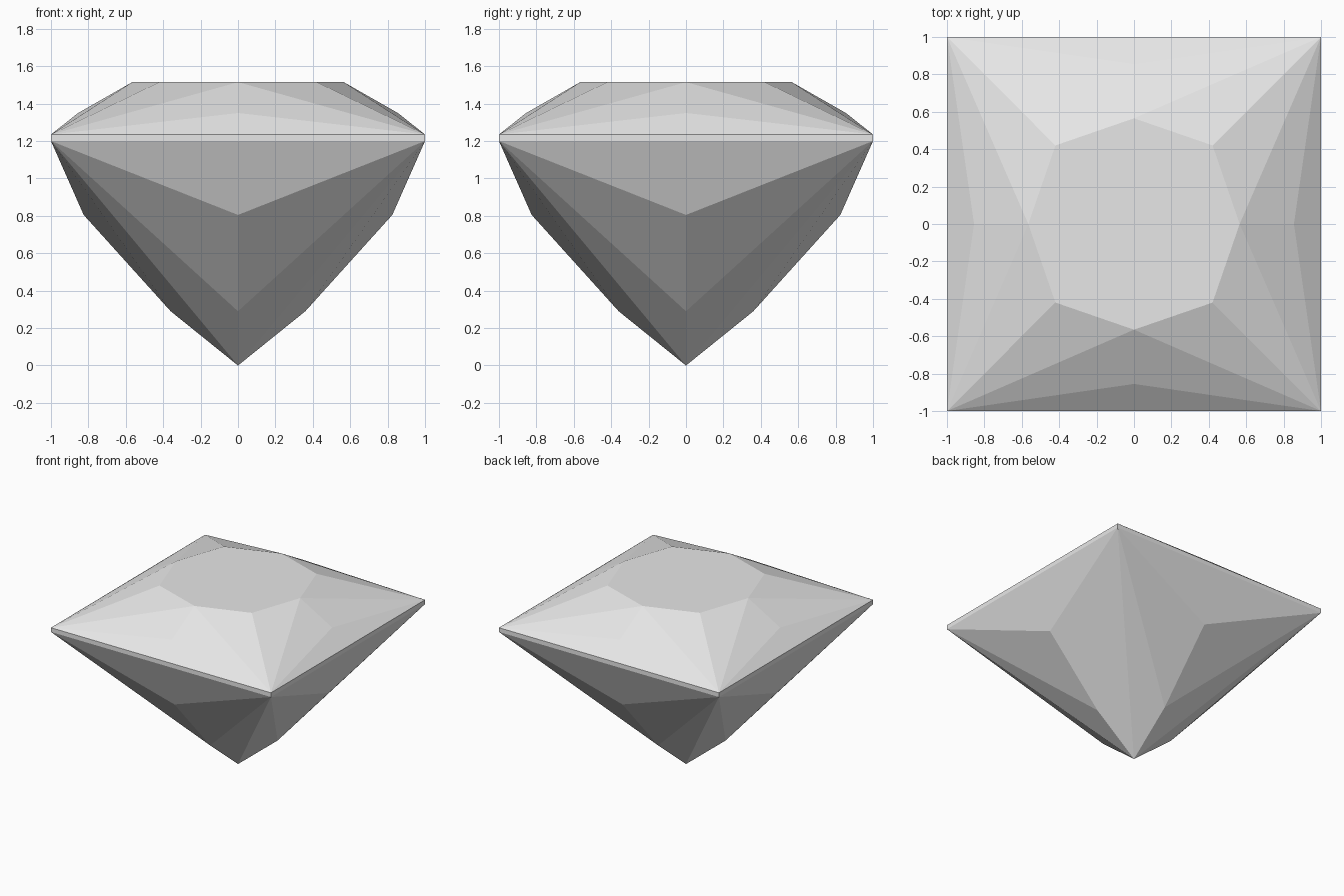
import bpy
import bmesh
from math import radians
from mathutils import Matrix, Vector

cube = bpy.data.objects.get("Cube")
if cube:
    bpy.data.objects.remove(cube, do_unlink=True)

# Heights of the cut, from the bottom point to the flat table
GIRDLE_LOW, GIRDLE_HIGH, TABLE = 1.20, 1.235, 1.515

# Stone colour
stone = bpy.data.materials.new("pale_grey_stone")
stone.use_nodes = True
grey = (0.8, 0.8, 0.8, 1.0)
stone.diffuse_color = grey
stone.node_tree.nodes["Principled BSDF"].inputs["Base Color"].default_value = grey

bm = bmesh.new()


def facet(points, turn):
    """Add one flat facet, turned about the upright axis."""
    bm.faces.new([bm.verts.new(turn @ Vector(p)) for p in points])


def fan(left, right, ridge, turn):
    """Facets from both corners to a ridge running along the middle of a side."""
    facet((left, right, ridge[0]), turn)
    for a, b in zip(ridge, ridge[1:]):
        facet((left, a, b), turn)
        facet((right, b, a), turn)


table_rim = []
for quarter in range(4):
    turn = Matrix.Rotation(radians(90 * quarter), 3, "Z")
    low = [(x, -1, GIRDLE_LOW) for x in (-1, 1)]
    high = [(x, -1, GIRDLE_HIGH) for x in (-1, 1)]
    table_corner = [(x, -0.42, TABLE) for x in (-0.42, 0.42)]
    table_mid = (0, -0.565, TABLE)

    # Girdle band
    facet((low[0], low[1], high[1], high[0]), turn)

    # Crown: side facets, then facets beside the table corners
    fan(high[0], high[1], [(0, -0.855, 1.35), table_mid], turn)
    for corner, rim in zip(high, table_corner):
        facet((corner, table_mid, rim), turn)

    # Pavilion down to the point
    fan(low[0], low[1], [(0, -0.825, 0.805), (0, -0.36, 0.29), (0, 0, 0)], turn)

    table_rim += [turn @ Vector(table_corner[0]), turn @ Vector(table_mid)]

# Flat table on top
facet(table_rim, Matrix.Identity(3))

# Weld the facets into one closed stone
bmesh.ops.remove_doubles(bm, verts=bm.verts, dist=0.0005)
bmesh.ops.recalc_face_normals(bm, faces=bm.faces)

mesh = bpy.data.meshes.new("faceted_gemstone")
bm.to_mesh(mesh)
bm.free()
mesh.materials.append(stone)
gem = bpy.data.objects.new("faceted_gemstone", mesh)
bpy.context.collection.objects.link(gem)
